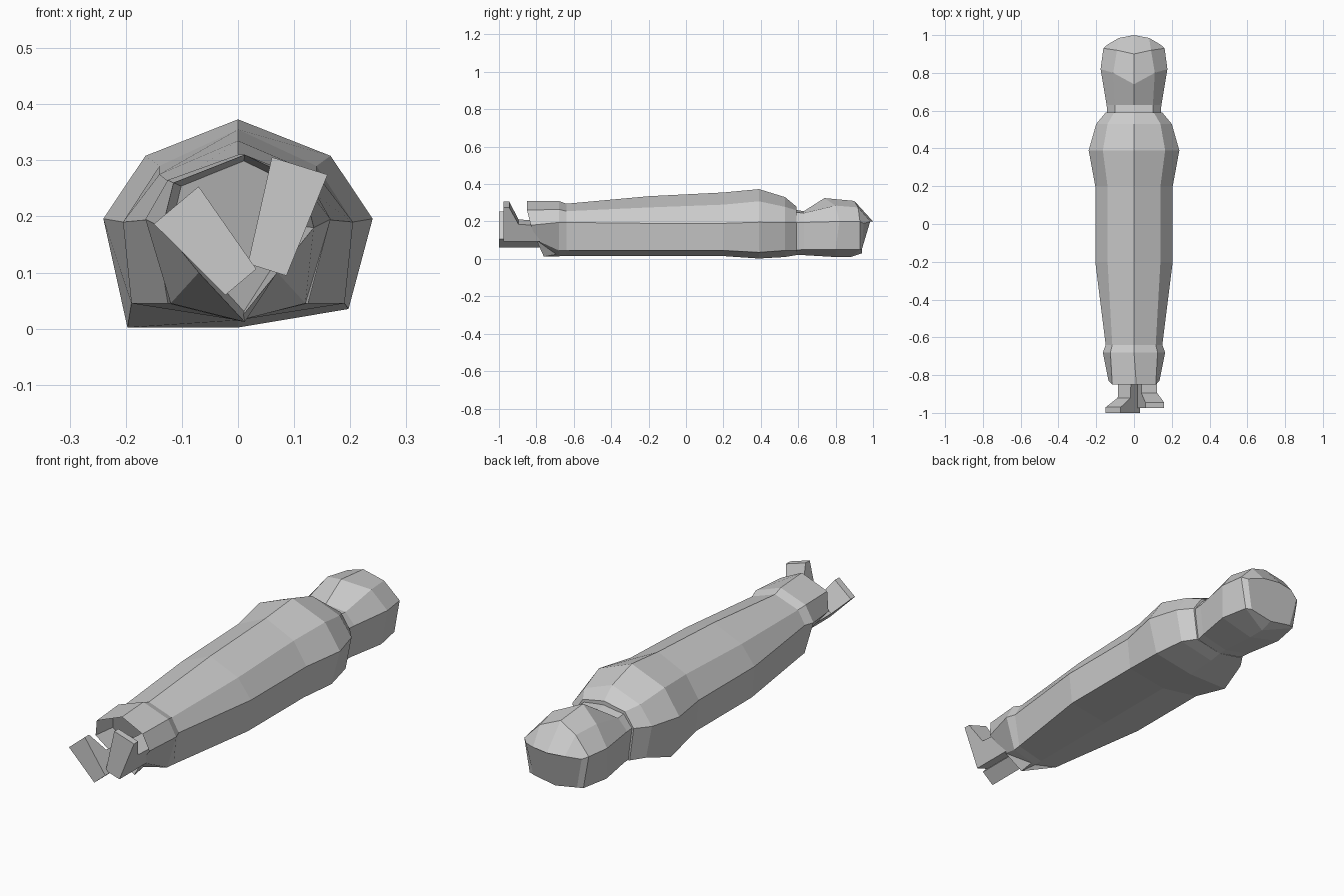
import bpy, bmesh
from mathutils import Vector

cube = bpy.data.objects.get("Cube")
if cube:
    bpy.data.objects.remove(cube)

cloth = bpy.data.materials.new("grey cloth")
cloth.use_nodes = True
grey = (0.6, 0.6, 0.6, 1)
cloth.diffuse_color = grey
cloth.node_tree.nodes["Principled BSDF"].inputs["Base Color"].default_value = grey


def make_object(name, bm):
    bmesh.ops.recalc_face_normals(bm, faces=bm.faces)
    mesh = bpy.data.meshes.new(name)
    bm.to_mesh(mesh)
    bm.free()
    mesh.materials.append(cloth)
    obj = bpy.data.objects.new(name, mesh)
    bpy.context.collection.objects.link(obj)
    return obj


def section(y, top, upper, side, low, bottom=0.015, lean=(0, 0, 0, 0, 0), mid=0.0):
    """Eight-sided ring, mirrored left to right; lean shifts each level along y."""
    half = [(mid, top), upper, side, low, (mid, bottom)]
    left = [Vector((x, y + d, z)) for (x, z), d in zip(half, lean)]
    right = [Vector((-p.x, p.y, p.z)) for p in left[3:0:-1]]
    return left + right


def loft(name, rings):
    bm = bmesh.new()
    rows = [[bm.verts.new(p) for p in ring] for ring in rings]
    for a, b in zip(rows, rows[1:]):
        for i in range(len(a)):
            j = (i + 1) % len(a)
            bm.faces.new((a[i], a[j], b[j], b[i]))
    bm.faces.new(rows[0])
    bm.faces.new(rows[-1])
    return make_object(name, bm)


# Wrapped body: open slanted hem, bulging chest, closed shoulders
hem = section(-0.85, 0.31, (0.115, 0.26), (0.135, 0.18), (0.07, 0.1), 0.012,
              lean=(0, 0, 0.02, 0.05, 0.09), mid=0.012)
centre = Vector((0, 0, 0.2))
pocket = [Vector((p.x * 0.88, p.y + 0.1, centre.z + (p.z - centre.z) * 0.9)) for p in hem]
chest = section(0.39, 0.373, (0.165, 0.308), (0.24, 0.196), (0.197, 0.035), 0.002)
chest[5].z = 0.002
loft("wrapped_body", [
    pocket,
    hem,
    section(-0.68, 0.31, (0.125, 0.265), (0.165, 0.195), (0.12, 0.045), 0.014),
    section(-0.64, 0.295, (0.115, 0.255), (0.15, 0.195), (0.125, 0.045)),
    section(-0.2, 0.335, (0.14, 0.275), (0.205, 0.19), (0.19, 0.045)),
    section(0.2, 0.355, (0.14, 0.29), (0.205, 0.19), (0.19, 0.045)),
    chest,
    section(0.53, 0.33, (0.14, 0.278), (0.2, 0.195), (0.17, 0.045), 0.01),
    section(0.59, 0.28, (0.105, 0.26), (0.15, 0.195), (0.13, 0.045), 0.02),
])

# Wrapped head, with a rounded crown
loft("wrapped_head", [
    section(0.57, 0.265, (0.1, 0.25), (0.14, 0.195), (0.12, 0.045), 0.02),
    section(0.63, 0.255, (0.1, 0.245), (0.145, 0.195), (0.13, 0.05), 0.02),
    section(0.8, 0.325, (0.11, 0.285), (0.177, 0.2), (0.16, 0.05), 0.01,
            lean=(-0.06, 0, 0.02, 0, 0)),
    section(0.92, 0.31, (0.09, 0.275), (0.162, 0.2), (0.135, 0.05), 0.01,
            lean=(-0.02, 0, 0.01, 0.01, -0.04)),
    section(0.94, 0.2, (0.08, 0.2), (0.14, 0.19), (0.11, 0.05), 0.03,
            lean=(0.06, 0.045, 0.01, 0, 0)),
])


# Feet: L-shaped sides with the ankle running into the hem
def foot(name, heel, toe, sole_y):
    heel, toe = Vector(heel), Vector(toe)
    along = toe - heel
    across = Vector((-along.y, along.x)).normalized()
    profile = [(0, 0), (1, 0), (1, 0.03), (0.5, 0.08), (0.45, 0.26), (0, 0.26)]
    bm = bmesh.new()
    sides = []
    for sign in (-1, 1):
        ring = []
        for u, depth in profile:
            p = heel + along * u + across * sign * (0.036 + 0.016 * u)
            ring.append(bm.verts.new((p.x, sole_y + depth, p.y)))
        bm.faces.new(ring)
        sides.append(ring)
    for i in range(len(profile)):
        j = (i + 1) % len(profile)
        bm.faces.new((sides[0][i], sides[0][j], sides[1][j], sides[1][i]))
    make_object(name, bm)


foot("left_foot", (0.052, 0.105), (0.11, 0.29), -0.975)
foot("right_foot", (0.005, 0.083), (-0.11, 0.22), -1.0)
